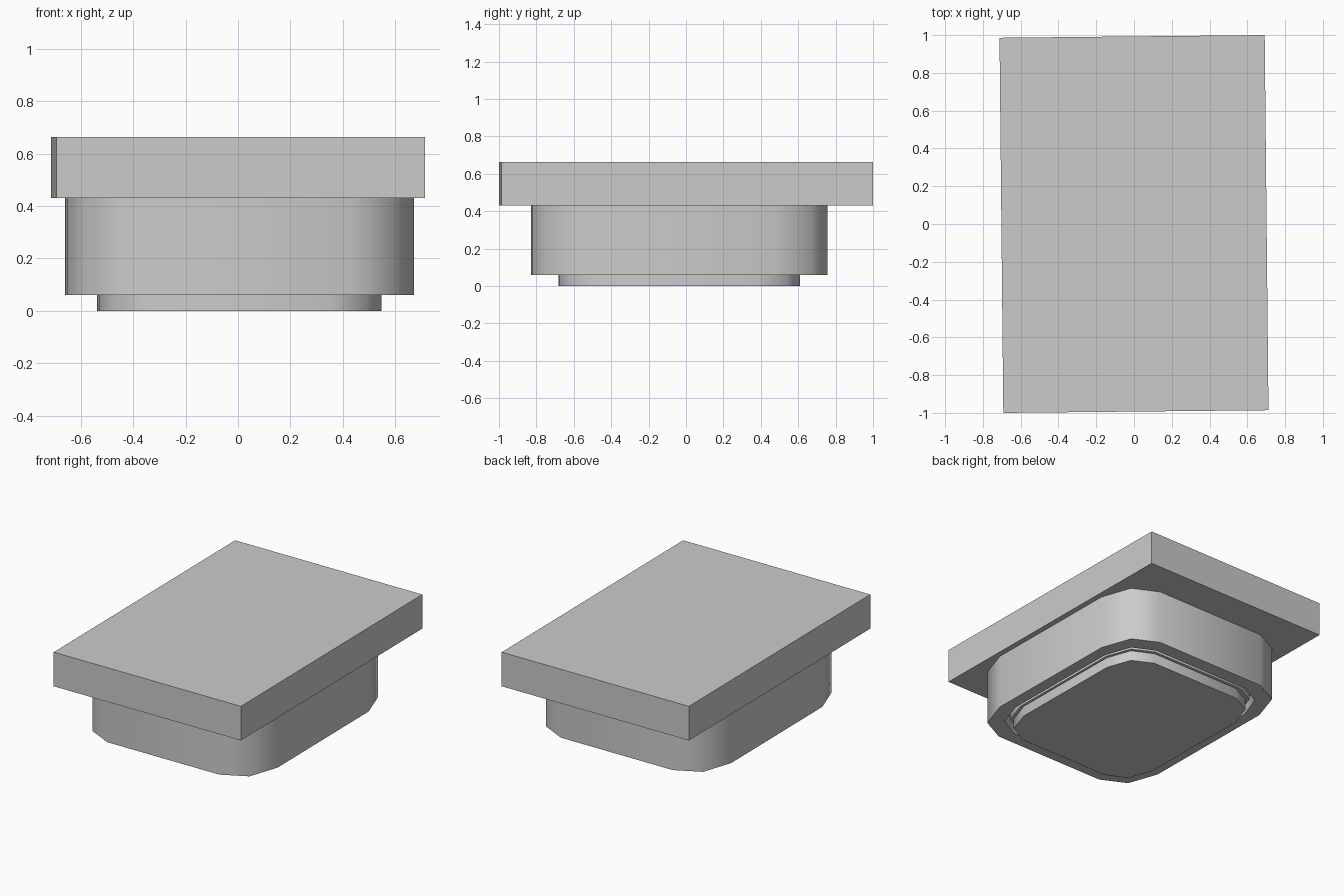
import bpy, bmesh, math
from mathutils import Matrix

if "Cube" in bpy.data.objects:
    bpy.data.objects.remove(bpy.data.objects["Cube"])

TURN = math.radians(0.58)  # the whole piece is turned very slightly


def finish(name, bm, center):
    bm.transform(Matrix.Translation(center) @ Matrix.Rotation(TURN, 4, 'Z'))
    bmesh.ops.recalc_face_normals(bm, faces=bm.faces)
    mesh = bpy.data.meshes.new(name)
    bm.to_mesh(mesh)
    bm.free()
    ob = bpy.data.objects.new(name, mesh)
    bpy.context.collection.objects.link(ob)
    return ob


def outline(hx, hy, rx, ry, segs=2):
    """Rounded rectangle with a few straight segments per corner."""
    pts = []
    for i, (sx, sy) in enumerate([(1, 1), (-1, 1), (-1, -1), (1, -1)]):
        for k in range(segs + 1):
            a = math.pi / 2 * (i + k / segs)
            pts.append((sx * (hx - rx) + rx * math.cos(a),
                        sy * (hy - ry) + ry * math.sin(a)))
    return pts


def loft(name, profile, center):
    """Stack scaled copies of the outline along (scale, z) and cap both ends."""
    bm = bmesh.new()
    base = outline(0.66, 0.788, 0.24, 0.29)
    rings = [[bm.verts.new((x * s, y * s, z)) for x, y in base] for s, z in profile]
    n = len(base)
    for lo, hi in zip(rings, rings[1:]):
        for i in range(n):
            j = (i + 1) % n
            bm.faces.new((lo[i], lo[j], hi[j], hi[i]))
    bm.faces.new(rings[0])
    bm.faces.new(rings[-1])
    ob = finish(name, bm, center)
    bpy.ops.object.select_all(action='DESELECT')
    ob.select_set(True)
    bpy.context.view_layer.objects.active = ob
    bpy.ops.object.shade_smooth_by_angle(angle=math.radians(50))
    return ob


# Flat rectangular slab on top
bm = bmesh.new()
bmesh.ops.create_cube(bm, size=1, matrix=Matrix.Diagonal((1.404, 1.986, 0.233, 1)))
finish("top_slab", bm, (0, 0, 0.5475))

# Rounded body with a shallow recess in its underside
mid = (0.005, -0.037, 0)
loft("body", [(1, 0.431), (1, 0.06), (0.88, 0.06), (0.88, 0.14)], mid)

# Stepped foot sitting in the recess
loft("foot", [(0.84, 0.14), (0.84, 0.07), (0.815, 0.07), (0.815, 0)], mid)
